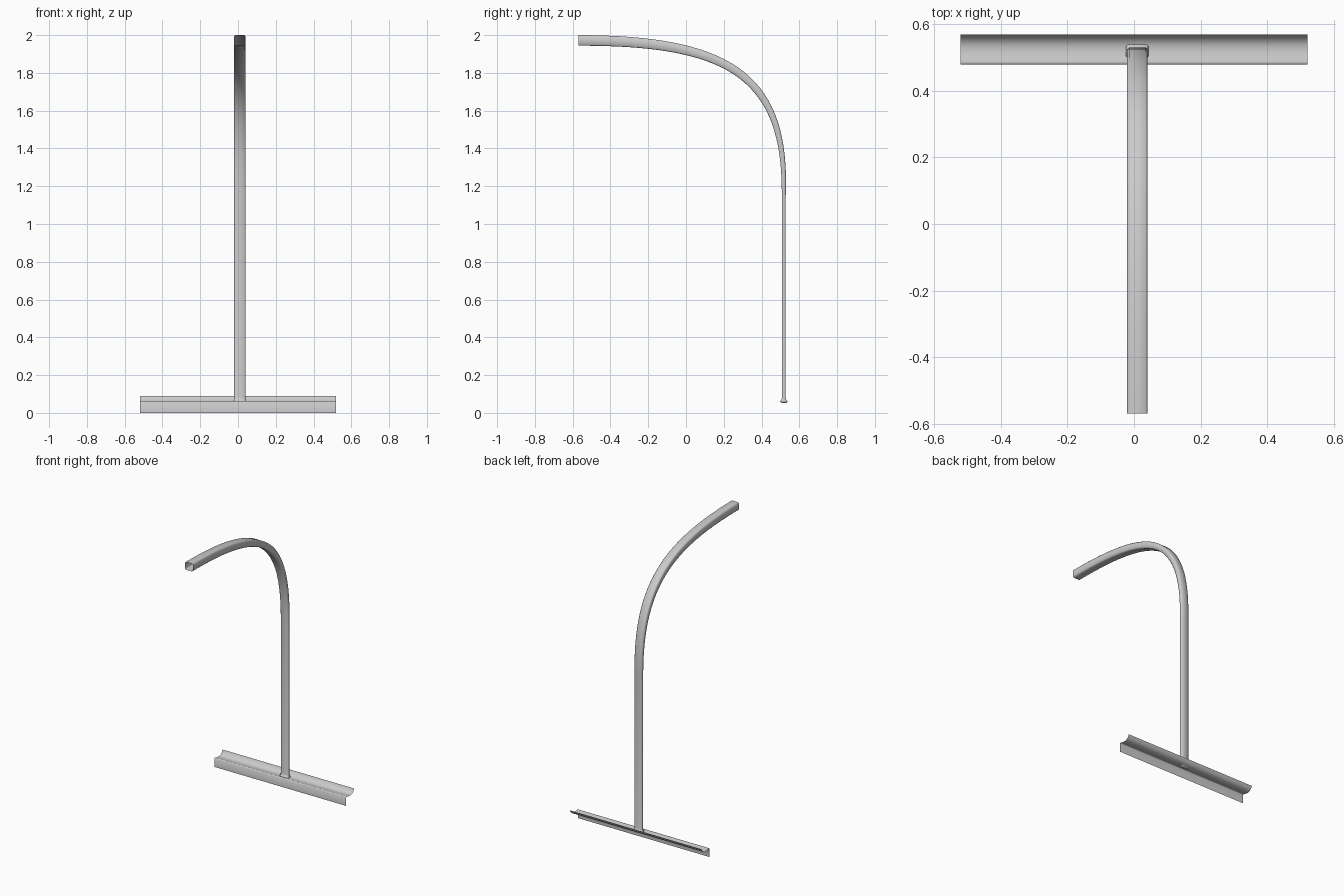
import bpy, bmesh
from mathutils import Vector

if "Cube" in bpy.data.objects:
    bpy.data.objects.remove(bpy.data.objects["Cube"])


def loft(name, rings, closed, cap_end=False):
    """Skin a list of point rings into a smooth sheet or tube."""
    bm = bmesh.new()
    vs = [[bm.verts.new(p) for p in r] for r in rings]
    n = len(rings[0])
    for a, b in zip(vs, vs[1:]):
        for i in range(n if closed else n - 1):
            j = (i + 1) % n
            bm.faces.new((a[i], a[j], b[j], b[i]))
    if cap_end:
        bm.faces.new(vs[-1])
    bmesh.ops.recalc_face_normals(bm, faces=bm.faces)
    me = bpy.data.meshes.new(name)
    bm.to_mesh(me)
    bm.free()
    ob = bpy.data.objects.new(name, me)
    bpy.context.collection.objects.link(ob)
    bpy.context.view_layer.objects.active = ob
    ob.select_set(True)
    bpy.ops.object.shade_smooth_by_angle(angle=1.1)
    ob.select_set(False)
    return ob


CX, CY = 0.01, 0.518   # post axis


def section(pos, tangent, w, d):
    """Chamfered rectangle across the path, w wide in x and d deep."""
    side = Vector((0, -tangent.z, tangent.y))
    a, b, c = w / 2, d / 2, min(0.006, d * 0.25)
    pts = [(a, b - c), (a - c, b), (c - a, b), (-a, b - c),
           (-a, c - b), (c - a, -b), (a - c, -b), (a, c - b)]
    return [pos + Vector((x, 0, 0)) + side * s for x, s in pts]


# curved arm, open at the tip, thinning towards the post
P = [Vector((CX, y, z)) for y, z in
     ((-0.568, 1.972), (0.20, 1.972), (CY, 1.80), (CY, 1.20))]
rings = []
N = 32
for i in range(N + 1):
    t = i / N
    u = 1 - t
    pos = u**3 * P[0] + 3*u*u*t * P[1] + 3*u*t*t * P[2] + t**3 * P[3]
    tan = (u*u * (P[1] - P[0]) + 2*u*t * (P[2] - P[1])
           + t*t * (P[3] - P[2])).normalized()
    rings.append(section(pos, tan, 0.061, 0.056 - 0.033 * t**1.4))

# straight post with a flared foot
for z, w, d in ((1.15, 0.061, 0.020), (0.08, 0.061, 0.020),
                (0.068, 0.063, 0.026), (0.062, 0.067, 0.042),
                (0.053, 0.054, 0.026)):
    rings.append(section(Vector((CX, CY, z)), Vector((0, 0, -1)), w, d))
loft("post_and_arm", rings, True, cap_end=True)

# base rail: thin folded sheet with front wall and upturned back edge
profile = [(0.478, 0), (0.478, 0.060), (0.481, 0.064), (0.487, 0.064),
           (0.50, 0.060), (0.52, 0.057), (0.535, 0.058), (0.548, 0.063),
           (0.558, 0.072), (0.564, 0.081), (0.568, 0.090)]
loft("base_rail", [[(x, y, z) for y, z in profile] for x in (-0.52, 0.52)], False)
